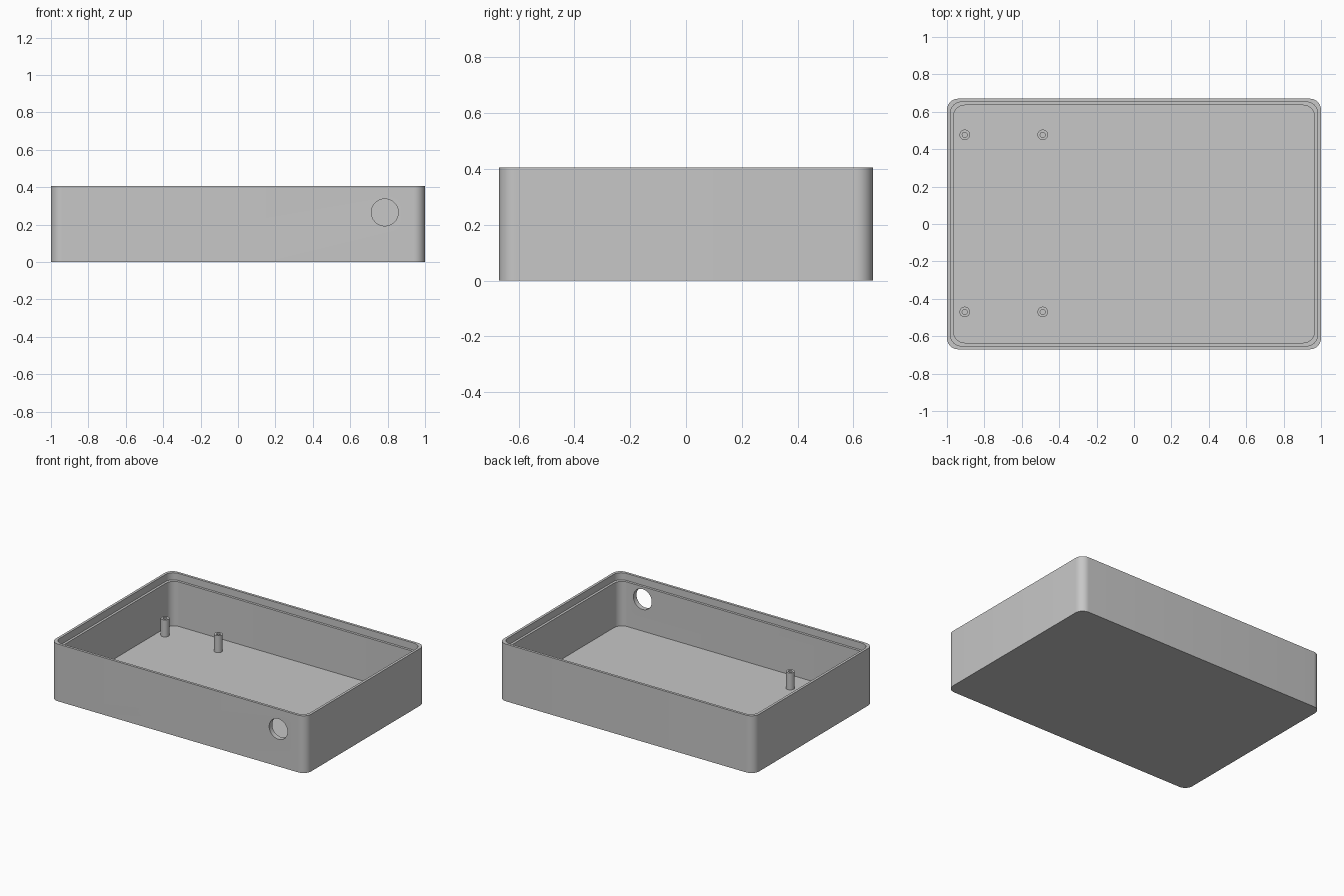
import bpy, bmesh
from math import sin, cos, pi, radians

cube = bpy.data.objects.get("Cube")
if cube:
    bpy.data.objects.remove(cube, do_unlink=True)

HALF_X, HALF_Y, HEIGHT = 1.0, 0.67, 0.405
LIP, WALL, LEDGE_Z, FLOOR_Z = 0.018, 0.035, 0.355, 0.04

grey = bpy.data.materials.new("light grey plastic")
grey.use_nodes = True
colour = (0.57, 0.57, 0.57, 1)
grey.diffuse_color = colour
grey.node_tree.nodes["Principled BSDF"].inputs["Base Color"].default_value = colour


def rounded_rect(inset, z, radius=0.06, steps=10):
    hx, hy = HALF_X - inset - radius, HALF_Y - inset - radius
    ring = []
    for k, (sx, sy) in enumerate([(1, 1), (-1, 1), (-1, -1), (1, -1)]):
        for i in range(steps + 1):
            a = (k + i / steps) * pi / 2
            ring.append((sx * hx + radius * cos(a), sy * hy + radius * sin(a), z))
    return ring


def circle(x, y, z, radius, steps=32):
    angles = [2 * pi * i / steps for i in range(steps)]
    return [(x + radius * cos(a), y + radius * sin(a), z) for a in angles]


def loft(name, rings):
    """Skin a stack of matching rings and cap both ends."""
    bm = bmesh.new()
    loops = [[bm.verts.new(p) for p in ring] for ring in rings]
    for low, high in zip(loops, loops[1:]):
        for i in range(len(low)):
            j = (i + 1) % len(low)
            bm.faces.new((low[i], low[j], high[j], high[i]))
    bm.faces.new(loops[0][::-1])
    bm.faces.new(loops[-1])
    bmesh.ops.recalc_face_normals(bm, faces=bm.faces)
    mesh = bpy.data.meshes.new(name)
    bm.to_mesh(mesh)
    bm.free()
    mesh.materials.append(grey)
    obj = bpy.data.objects.new(name, mesh)
    bpy.context.collection.objects.link(obj)
    return obj


def activate(obj):
    bpy.ops.object.select_all(action="DESELECT")
    obj.select_set(True)
    bpy.context.view_layer.objects.active = obj


def smooth(obj):
    activate(obj)
    bpy.ops.object.shade_smooth_by_angle(angle=radians(30))


# Open tray with a stepped rim for a lid
tray = loft("enclosure_tray", [
    rounded_rect(0, 0),
    rounded_rect(0, HEIGHT),
    rounded_rect(LIP, HEIGHT),
    rounded_rect(LIP, LEDGE_Z),
    rounded_rect(WALL, LEDGE_Z),
    rounded_rect(WALL, FLOOR_Z),
])

# Round cable hole through the front wall
bpy.ops.mesh.primitive_cylinder_add(vertices=64, radius=0.072, depth=0.2,
                                    location=(0.785, -HALF_Y, 0.265),
                                    rotation=(pi / 2, 0, 0))
cutter = bpy.context.object
cutter.name = "cable_hole_cutter"
cutter.hide_render = True
cutter.data.materials.append(grey)
cut = tray.modifiers.new("cable_hole", "BOOLEAN")
cut.operation = "DIFFERENCE"
cut.solver = "EXACT"
cut.object = cutter
activate(tray)
bpy.ops.object.modifier_apply(modifier=cut.name)
bpy.data.objects.remove(cutter, do_unlink=True)
smooth(tray)

# Four hollow mounting posts on the floor
for side, x in (("right", -0.905), ("middle", -0.488)):
    for end, y in (("front", -0.47), ("back", 0.477)):
        post = loft(f"mounting_post_{end}_{side}", [
            circle(x, y, FLOOR_Z - 0.005, 0.028),
            circle(x, y, 0.16, 0.028),
            circle(x, y, 0.16, 0.0135),
            circle(x, y, FLOOR_Z + 0.002, 0.0135),
        ])
        smooth(post)
